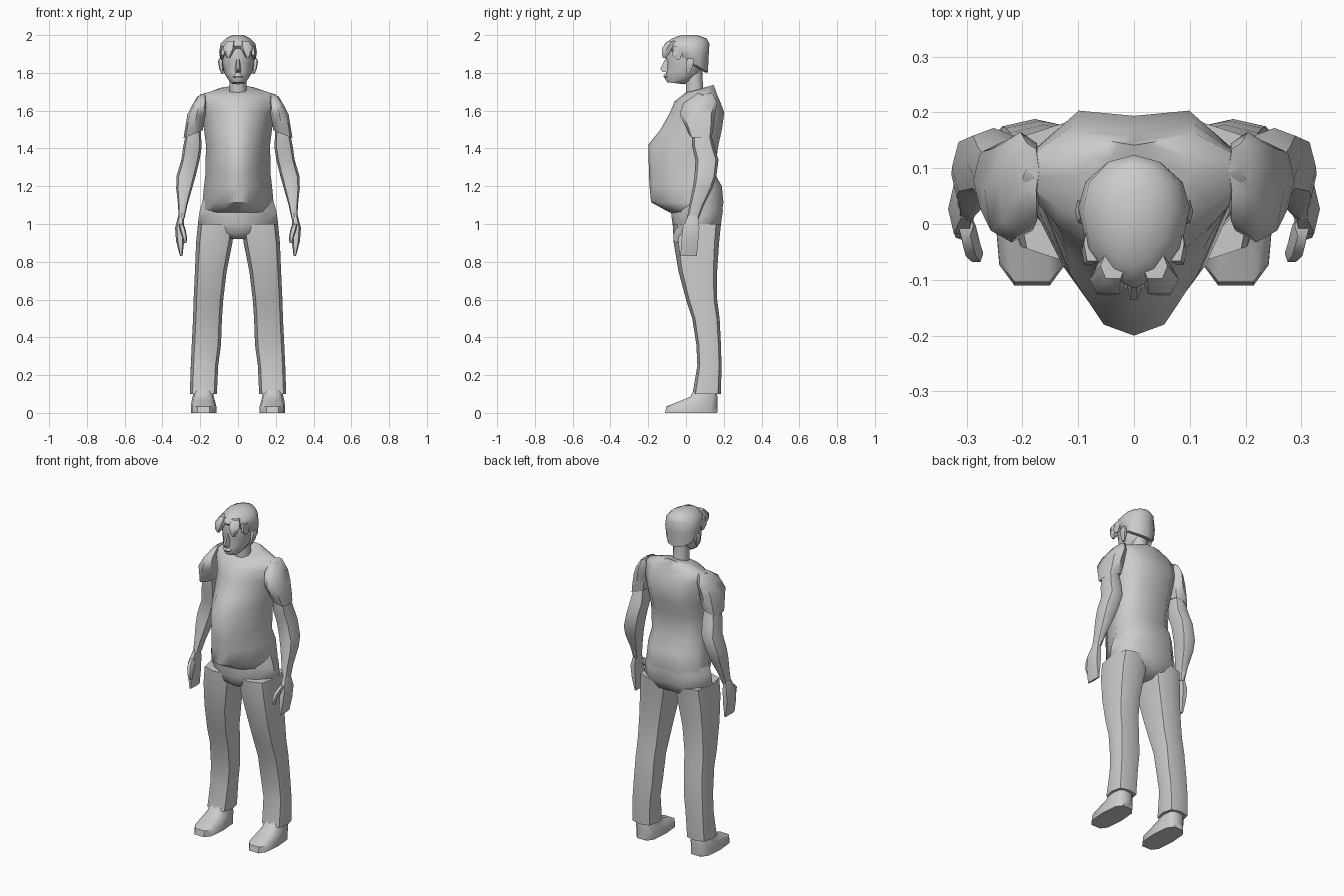
import bpy, bmesh, math

# half outline of the body: x share, depth share (-1 front, +1 back)
HALF = [(0, -1), (.32, -.92), (.68, -.55), (1, 0), (.92, .5), (.52, 1), (0, .93)]
HEAD = [(0, -1), (.45, -.88), (.85, -.5), (1, 0), (.87, .5), (.5, .87), (0, 1)]


def loft(name, rings, mirror=False, angle=50):
    bm = bmesh.new()
    loops = [[bm.verts.new(p) for p in r] for r in rings]
    n = len(loops[0])
    for a, b in zip(loops, loops[1:]):
        for i in range(n):
            j = (i + 1) % n
            bm.faces.new((a[i], a[j], b[j], b[i]))
    bm.faces.new(loops[0])
    bm.faces.new(loops[-1])
    bmesh.ops.recalc_face_normals(bm, faces=bm.faces)
    me = bpy.data.meshes.new(name)
    bm.to_mesh(me)
    bm.free()
    ob = bpy.data.objects.new(name, me)
    bpy.context.collection.objects.link(ob)
    bpy.ops.object.select_all(action='DESELECT')
    ob.select_set(True)
    bpy.context.view_layer.objects.active = ob
    bpy.ops.object.shade_smooth_by_angle(angle=math.radians(angle))
    if mirror:
        ob.modifiers.new("mirror", 'MIRROR').use_clip = False
    return ob


def body_ring(z, hw, yf, yb, ym=0.05, tilt=0, shape=HALF):
    """Symmetric ring: half width, front, back, depth of widest point."""
    pts = shape + [(-x, y) for x, y in shape[-2:0:-1]]
    out = []
    for x, d in pts:
        y = ym + d * ((ym - yf) if d < 0 else (yb - ym))
        out.append((x * hw, y, z + tilt * (y - ym)))
    return out


def limb_ring(z, x0, x1, y0, y1, n=8, p=.75, tilt=0):
    """Rounded ring filling a box; tilt raises the outer side."""
    out = []
    for i in range(n):
        a = 2 * math.pi * i / n
        c, s = math.cos(a), math.sin(a)
        u = math.copysign(abs(c) ** p, c) if abs(c) > 1e-6 else 0
        v = math.copysign(abs(s) ** p, s) if abs(s) > 1e-6 else 0
        out.append(((x0 + x1) / 2 + u * (x1 - x0) / 2,
                    (y0 + y1) / 2 + v * (y1 - y0) / 2, z + tilt * u))
    return out


def limb(name, rows, **kw):
    return loft(name, [limb_ring(*r, **kw) for r in rows], mirror=True)


# shirt with protruding belly
loft("shirt", [body_ring(*r) for r in [
    (1.06, .195, -.085, .19, .06),
    (1.115, .188, -.185, .198, .06),
    (1.20, .18, -.193, .19, .06),
    (1.27, .172, -.196, .15, .05),
    (1.42, .17, -.2, .172, .05),
    (1.50, .18, -.135, .19, .06),
    (1.59, .19, -.085, .203, .07),
    (1.65, .203, -.06, .18, .07),
    (1.685, .2, -.015, .165, .08),
    (1.715, .1, .0, .15, .09, .2),
    (1.72, .045, .01, .145, .09, .3)]])

# trousers: hips and legs
loft("hips", [body_ring(*r) for r in [
    (.92, .06, -.02, .11, .05),
    (.95, .17, -.06, .165, .05),
    (1.0, .213, -.072, .185, .05),
    (1.07, .203, -.08, .195, .05),
    (1.13, .185, -.08, .19, .05)]])
limb("trouser_leg", [
    (.10, .112, .255, .035, .185),
    (.25, .105, .25, .06, .188),
    (.36, .09, .245, .055, .185),
    (.50, .085, .238, .033, .178),
    (.60, .078, .235, .0, .165),
    (.75, .06, .228, -.04, .165),
    (.90, .03, .222, -.065, .175),
    (1.0, .015, .212, -.07, .185)], p=.65)

# shoes
limb("shoe", [
    (0, .115, .25, -.115, .17),
    (.035, .115, .25, -.108, .17),
    (.065, .122, .245, -.03, .17),
    (.085, .128, .24, .02, .168),
    (.13, .135, .235, .045, .165)], n=10, p=.65)

# sleeves, arms, hands
loft("sleeve", [limb_ring(*r[:5], tilt=r[5]) for r in [
    (1.49, .2, .27, .03, .125, -.01),
    (1.475, .187, .288, .015, .14, -.02),
    (1.51, .182, .282, .0, .147, -.015),
    (1.58, .17, .268, -.033, .155, 0),
    (1.64, .165, .242, -.015, .165, -.01),
    (1.685, .17, .215, .05, .145, -.01)]], mirror=True)
limb("arm", [
    (1.03, .283, .315, .005, .068),
    (1.10, .268, .317, .018, .095),
    (1.19, .242, .327, .035, .14),
    (1.25, .225, .326, .045, .16),
    (1.34, .203, .3, .05, .172),
    (1.41, .192, .29, .033, .15),
    (1.53, .2, .265, .03, .12)])
limb("hand", [
    (.83, .294, .307, -.035, .062),
    (.91, .285, .328, -.03, .07),
    (.98, .285, .333, -.022, .076),
    (1.045, .285, .316, .008, .066)], n=6, p=.8)
limb("thumb", [
    (.90, .272, .286, -.062, -.042),
    (.93, .27, .295, -.07, -.035),
    (.97, .277, .308, -.06, .0),
    (1.0, .288, .315, -.025, .02)], n=6)

# neck and face
loft("neck", [body_ring(z, .045, yf, yb, .045, 0, HEAD) for z, yf, yb in
              [(1.67, .0, .1), (1.73, .0, .09), (1.82, -.01, .085)]])
loft("face", [body_ring(*r, shape=HEAD) for r in [
    (1.745, .035, -.1, -.01, -.055, -.12),
    (1.765, .052, -.113, .035, -.03, -.1),
    (1.80, .074, -.106, .075, .0),
    (1.85, .082, -.1, .09, .0),
    (1.885, .086, -.107, .1, .0),
    (1.95, .08, -.095, .1, .02)]])
loft("nose", [
    [(-.018, -.095, 1.802), (.018, -.095, 1.802), (.006, -.125, 1.806), (-.006, -.125, 1.806)],
    [(-.016, -.095, 1.822), (.016, -.095, 1.822), (.006, -.136, 1.82), (-.006, -.136, 1.82)],
    [(-.009, -.09, 1.88), (.009, -.09, 1.88), (.005, -.106, 1.88), (-.005, -.106, 1.88)]])
loft("lips", [body_ring(z, hw, yf, -.09, -.1, 0, HEAD) for z, hw, yf in
              [(1.772, .018, -.113), (1.782, .028, -.12), (1.794, .015, -.114)]])
limb("ear", [
    (1.795, .078, .088, .0, .02),
    (1.825, .078, .1, -.002, .035),
    (1.86, .08, .106, .0, .045),
    (1.875, .08, .1, .01, .035)], n=6)

# hair cap and fringe locks
loft("hair", [body_ring(*r, shape=HEAD) for r in [
    (1.845, .08, -.09, .1, .03, -.62),
    (1.855, .092, -.105, .116, .03, -.6),
    (1.91, .1, -.115, .12, .03, -.22),
    (1.955, .092, -.112, .124, .025, .0),
    (1.982, .066, -.075, .11, .025, .0),
    (2.0, .03, -.025, .06, .02, .0)]])
limb("fringe_lock", [
    (1.878, .045, .058, -.122, -.105),
    (1.90, .03, .072, -.13, -.09),
    (1.935, .012, .08, -.128, -.07),
    (1.968, .015, .06, -.1, -.05)], n=6)
limb("side_lock", [
    (1.872, .08, .09, -.05, -.03),
    (1.895, .07, .094, -.075, -.02),
    (1.94, .06, .09, -.07, .0)], n=6)
